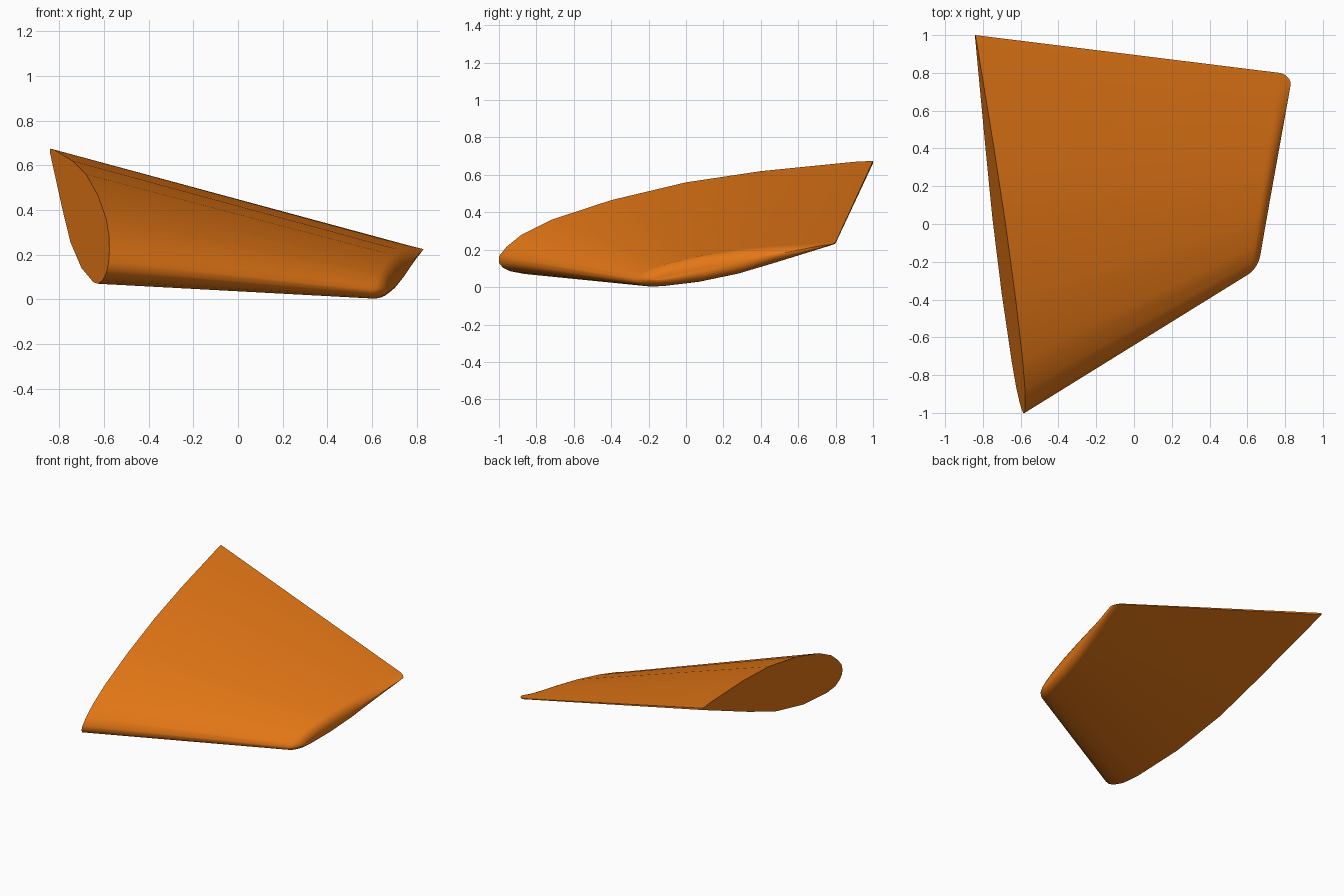
import bpy
import bmesh
from math import sin, cos, radians
from mathutils import Vector

cube = bpy.data.objects.get("Cube")
if cube:
    bpy.data.objects.remove(cube, do_unlink=True)

orange = bpy.data.materials.new("orange")
orange.use_nodes = True
color = (0.78, 0.185, 0.008, 1)
orange.diffuse_color = color
orange.node_tree.nodes["Principled BSDF"].inputs["Base Color"].default_value = color

# Root profile as (y, z): trailing edge, over the top, round the nose, back underneath
PROFILE = [(1, .675), (.9, .67), (.4, .62), (0, .56), (-.4, .465), (-.72, .36),
           (-.88, .28), (-.96, .215), (-1, .165), (-1, .13), (-.98, .105),
           (-.94, .085), (-.86, .07), (-.73, .077), (-.37, .14), (.03, .255),
           (.4, .405), (1, .662)]


def root_section():
    """The cut face lies in one slanted plane."""
    return [Vector((-.68 - .184 * y + .21 * (z - .56), y, z)) for y, z in PROFILE]


def tip_section(angle):
    """Scaled profile that rolls over towards the tip edge as the angle grows."""
    s, c = sin(angle), cos(angle)
    lead = Vector((.60 + .07 * s, -.27 + .04 * s + .08 * (1 - c), .03 + .012 * s))
    trail = Vector((.77 + .06 * s, .80 - .01 * s - .05 * (1 - c), .24 - .015 * s))
    thickness = .42 * max(c, .08)
    points = []
    for y, z in PROFILE:
        u = (y + 1) / 2
        v = z - (.13 + .545 * u)
        points.append(lead.lerp(trail, u) + Vector((0, 0, v * thickness)))
    return points


# Fin blade: loft from the root through the rounded tip
sections = [root_section()] + [tip_section(radians(a)) for a in range(0, 91, 15)]
bm = bmesh.new()
rings = [[bm.verts.new(p) for p in section] for section in sections]
count = len(PROFILE)
for a, b in zip(rings, rings[1:]):
    for i in range(count):
        j = (i + 1) % count
        bm.faces.new((a[i], a[j], b[j], b[i]))
bm.faces.new(rings[0])
bm.faces.new(rings[-1])
bmesh.ops.recalc_face_normals(bm, faces=bm.faces)
mesh = bpy.data.meshes.new("fin_blade")
bm.to_mesh(mesh)
bm.free()
mesh.materials.append(orange)

fin = bpy.data.objects.new("fin_blade", mesh)
bpy.context.collection.objects.link(fin)
bpy.ops.object.select_all(action='DESELECT')
fin.select_set(True)
bpy.context.view_layer.objects.active = fin
bpy.ops.object.shade_smooth_by_angle(angle=radians(50))
